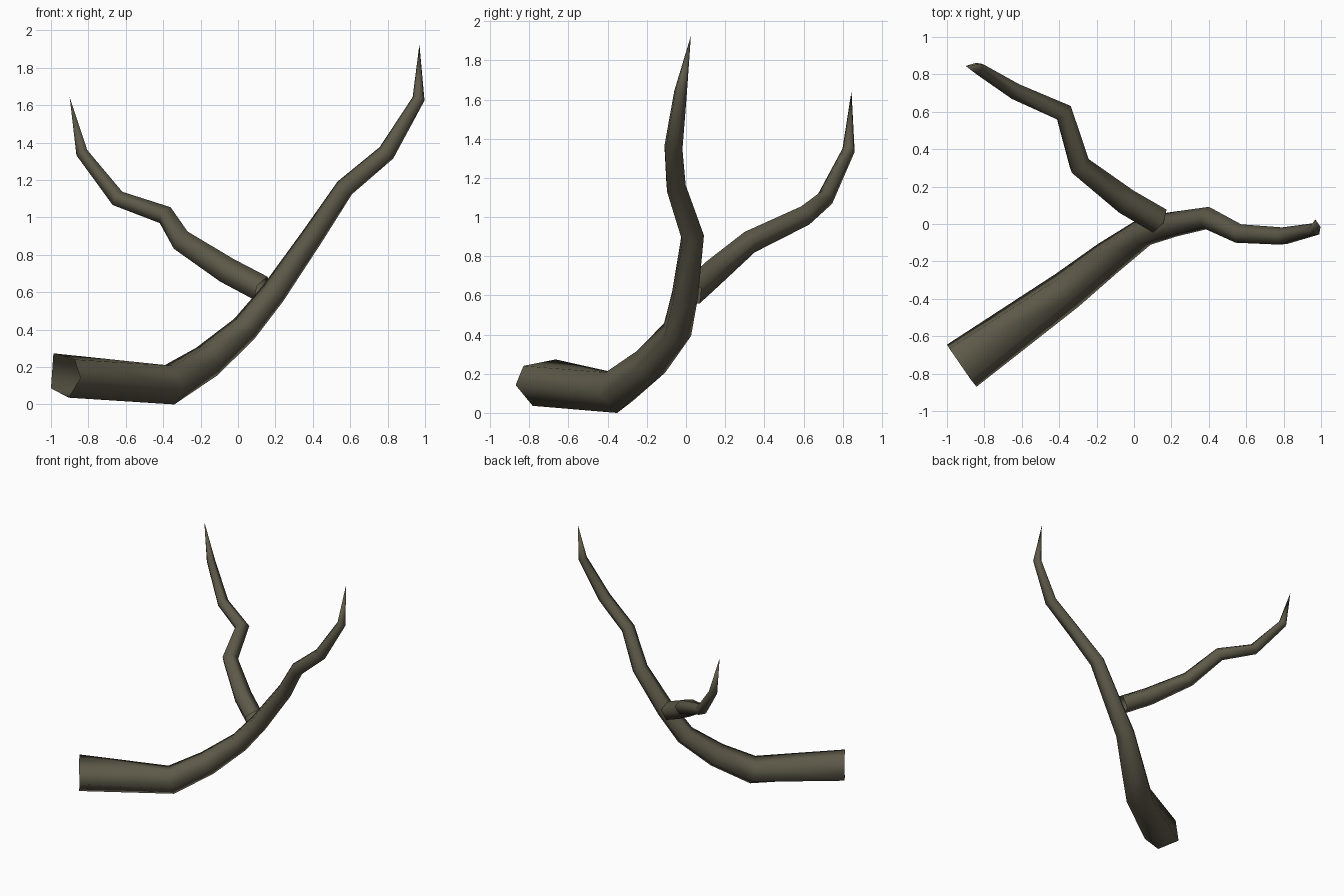
import bpy, bmesh, math
from mathutils import Vector

if "Cube" in bpy.data.objects:
    bpy.data.objects.remove(bpy.data.objects["Cube"])

bark = bpy.data.materials.new("dark olive bark")
bark.diffuse_color = (0.11, 0.10, 0.066, 1)
bark.use_nodes = True
bark.node_tree.nodes["Principled BSDF"].inputs["Base Color"].default_value = bark.diffuse_color
SIDES = 5


def limb(name, path, side, phase, first_ring=None):
    """Tapered five-sided tube along (x, y, z, radius) points, ending in a point."""
    pts = [Vector(p[:3]) for p in path]
    bm = bmesh.new()
    rings, prev_t, u = [], None, Vector(side)
    for i, p in enumerate(pts[:-1]):
        t = (pts[i + 1] - p).normalized()
        if i:
            t = (t + (p - pts[i - 1]).normalized()).normalized()
            u = prev_t.rotation_difference(t) @ u
        u = (u - t * u.dot(t)).normalized()
        w = u.cross(t)
        if w.z < 0 and i == 0:
            w = -w
        if i == 0:
            sign = 1 if (u.cross(t) - w).length < 0.01 else -1
        w = u.cross(t) * sign
        prev_t = t
        if i == 0 and first_ring:
            ring = [bm.verts.new(v) for v in first_ring]
        else:
            ring = []
            for k in range(SIDES):
                a = math.radians(phase - 360 * k / SIDES)
                ring.append(bm.verts.new(p + path[i][3] * (u * math.cos(a) + w * math.sin(a))))
        rings.append(ring)
    tip = bm.verts.new(pts[-1])
    for k in range(SIDES):
        j = (k + 1) % SIDES
        for a, b in zip(rings, rings[1:]):
            bm.faces.new((a[k], a[j], b[j], b[k]))
        bm.faces.new((rings[-1][k], rings[-1][j], tip))
    bmesh.ops.recalc_face_normals(bm, faces=bm.faces)
    # make sure the open tube faces outwards
    f = bm.faces[0]
    f.normal_update()
    if f.normal.dot(f.calc_center_median() - (pts[0] + pts[1]) / 2) < 0:
        bmesh.ops.reverse_faces(bm, faces=bm.faces)
    for f in bm.faces:
        f.smooth = True
    me = bpy.data.meshes.new(name)
    bm.to_mesh(me)
    bm.free()
    me.materials.append(bark)
    ob = bpy.data.objects.new(name, me)
    bpy.context.collection.objects.link(ob)


# main limb with an uneven broken end
limb("main_limb", [
    (-0.92, -0.75, 0.155, 0.13), (-0.365, -0.355, 0.11, 0.113),
    (-0.155, -0.19, 0.24, 0.098), (0.04, -0.05, 0.41, 0.08),
    (0.19, -0.01, 0.595, 0.072), (0.4, 0.03, 0.9, 0.062),
    (0.57, -0.055, 1.155, 0.054), (0.795, -0.068, 1.345, 0.05),
    (0.967, -0.03, 1.635, 0.035), (0.97, 0.025, 1.925, 0),
], (0.59, -0.81, 0), 132, [
    (-0.987, -0.666, 0.273), (-0.874, -0.83, 0.24), (-0.842, -0.87, 0.142),
    (-0.906, -0.783, 0.036), (-1.0, -0.645, 0.086)])

# side branch growing out of the main limb
limb("side_branch", [
    (0.13, 0.02, 0.615, 0.075), (-0.05, 0.125, 0.71, 0.074),
    (-0.295, 0.315, 0.87, 0.062), (-0.38, 0.598, 1.005, 0.054),
    (-0.64, 0.712, 1.098, 0.046), (-0.833, 0.832, 1.345, 0.034),
    (-0.9, 0.845, 1.643, 0),
], (0.5, 0.86, 0), 90)
